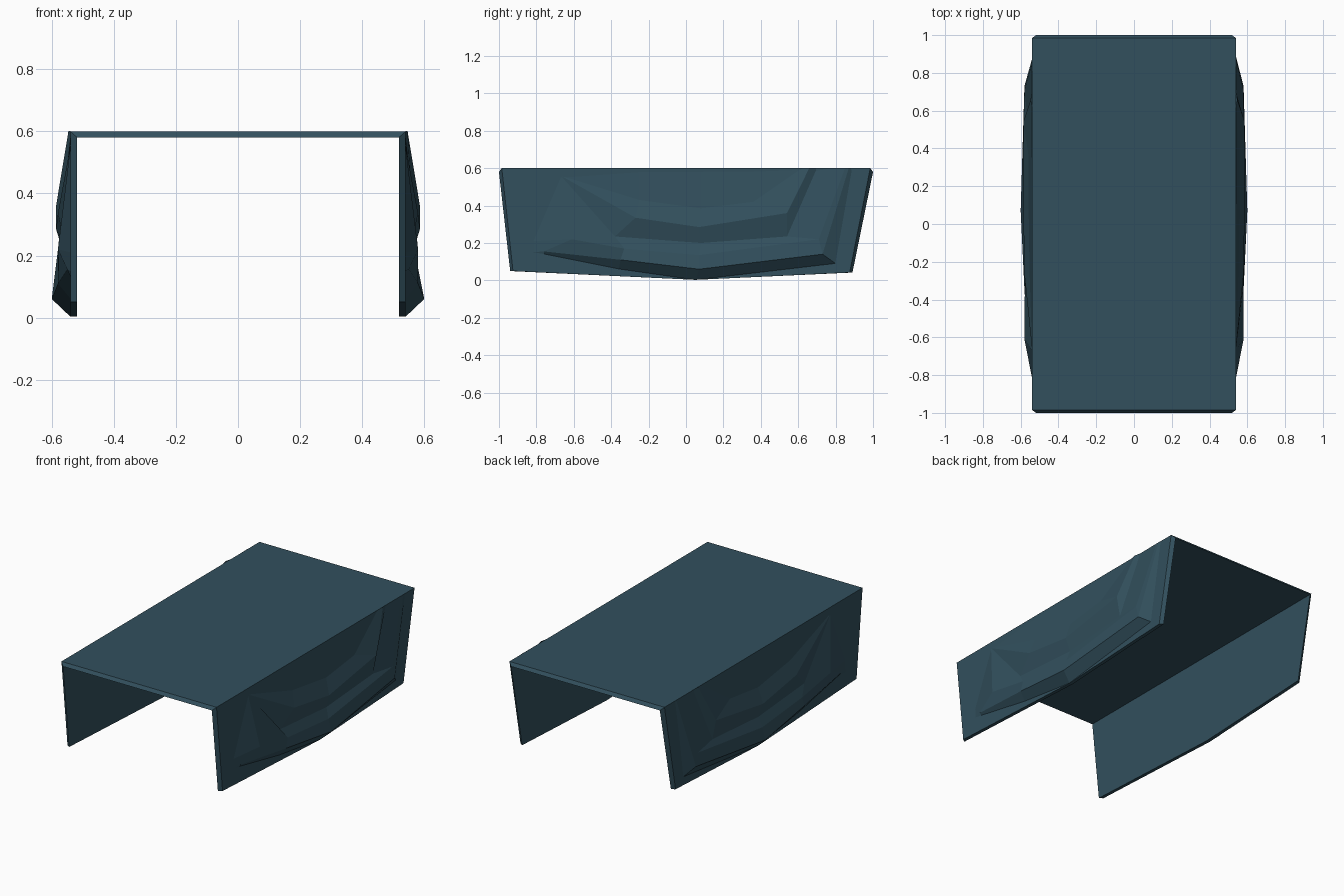
import bpy
import bmesh

if "Cube" in bpy.data.objects:
    bpy.data.objects.remove(bpy.data.objects["Cube"])

cloth = bpy.data.materials.new("dark slate teal")
cloth.diffuse_color = (0.032, 0.08, 0.11, 1)
cloth.use_nodes = True
cloth.node_tree.nodes["Principled BSDF"].inputs["Base Color"].default_value = cloth.diffuse_color


def make_object(name, bm):
    mesh = bpy.data.meshes.new(name)
    bm.to_mesh(mesh)
    bm.free()
    mesh.materials.append(cloth)
    obj = bpy.data.objects.new(name, mesh)
    bpy.context.collection.objects.link(obj)
    return obj


def grid_faces(bm, rows, flip=False):
    """Skin a grid of vertices, skipping collapsed corners."""
    for r0, r1 in zip(rows, rows[1:]):
        for a, b, c, d in zip(r0, r0[1:], r1[1:], r1):
            quad = []
            for v in (a, d, c, b):
                if v not in quad:
                    quad.append(v)
            if len(quad) > 2:
                bm.faces.new(quad[::-1] if flip else quad)


# Draped cover: thin U-shaped shell, outer skin slightly inset at the rims
def skin(bm, x, top, inset):
    hem = [(-0.94 + inset, 0.05), (0.05, 0.003), (0.89 - inset, 0.042)]
    eave = [(-1 + inset, top), (0.05, top), (1 - inset, top)]
    stations = [(-x, hem), (-x, eave), (x, eave), (x, hem)]
    return [[bm.verts.new((sx, y, z)) for y, z in line] for sx, line in stations]


bm = bmesh.new()
inner = skin(bm, 0.518, 0.58, 0)
outer = skin(bm, 0.54, 0.6, 0.015)
grid_faces(bm, outer)
grid_faces(bm, inner, True)


def rim(g):
    return g[0] + [r[-1] for r in g[1:]] + g[-1][-2::-1] + [r[0] for r in g[-2:0:-1]]


ri, ro = rim(inner), rim(outer)
for i in range(len(ri)):
    j = (i + 1) % len(ri)
    bm.faces.new((ri[i], ri[j], ro[j], ro[i]))
bmesh.ops.recalc_face_normals(bm, faces=bm.faces)
make_object("draped_cover", bm)

# Hanging folds: rows of (y, z, x) from the top fold down to the hem
peak = (-0.67, 0.56, 0.539)
folds = [
    [peak, peak, (-.25, .43, .553), (.08, .385, .558), (.36, .42, .558), (.62, .6, .539)],
    [peak, peak, (-.27, .335, .58), (.07, .285, .586), (.54, .36, .586), (.66, .602, .546)],
    [peak, peak, (-.38, .235, .558), (.08, .2, .56), (.54, .235, .562), (.70, .6, .539)],
    [(-.82, .21, .539), (-.61, .22, .58), (-.33, .17, .578), (.07, .135, .58), (.71, .22, .58), (.85, .6, .541)],
    [(-.82, .15, .539), (-.76, .155, .55), (-.35, .11, .58), (.07, .06, .60), (.73, .14, .58), (.87, .6, .541)],
    [(-.82, .13, .539), (-.76, .14, .539), (-.36, .06, .539), (.05, .003, .54), (.80, .09, .539), (.89, .6, .539)],
]
# Surface of the panel above the top fold
crown = [peak, peak, (-.25, .59, .539), (.08, .59, .539), (.36, .59, .539), (.62, .6, .539)]

for side, name in ((1, "right_folds"), (-1, "left_folds")):
    bm = bmesh.new()
    cache = {}

    def vert(p):
        if p not in cache:
            cache[p] = bm.verts.new((side * p[2], p[0], p[1]))
        return cache[p]

    grid_faces(bm, [[vert(p) for p in row] for row in [crown] + folds], side < 0)
    make_object(name, bm)
